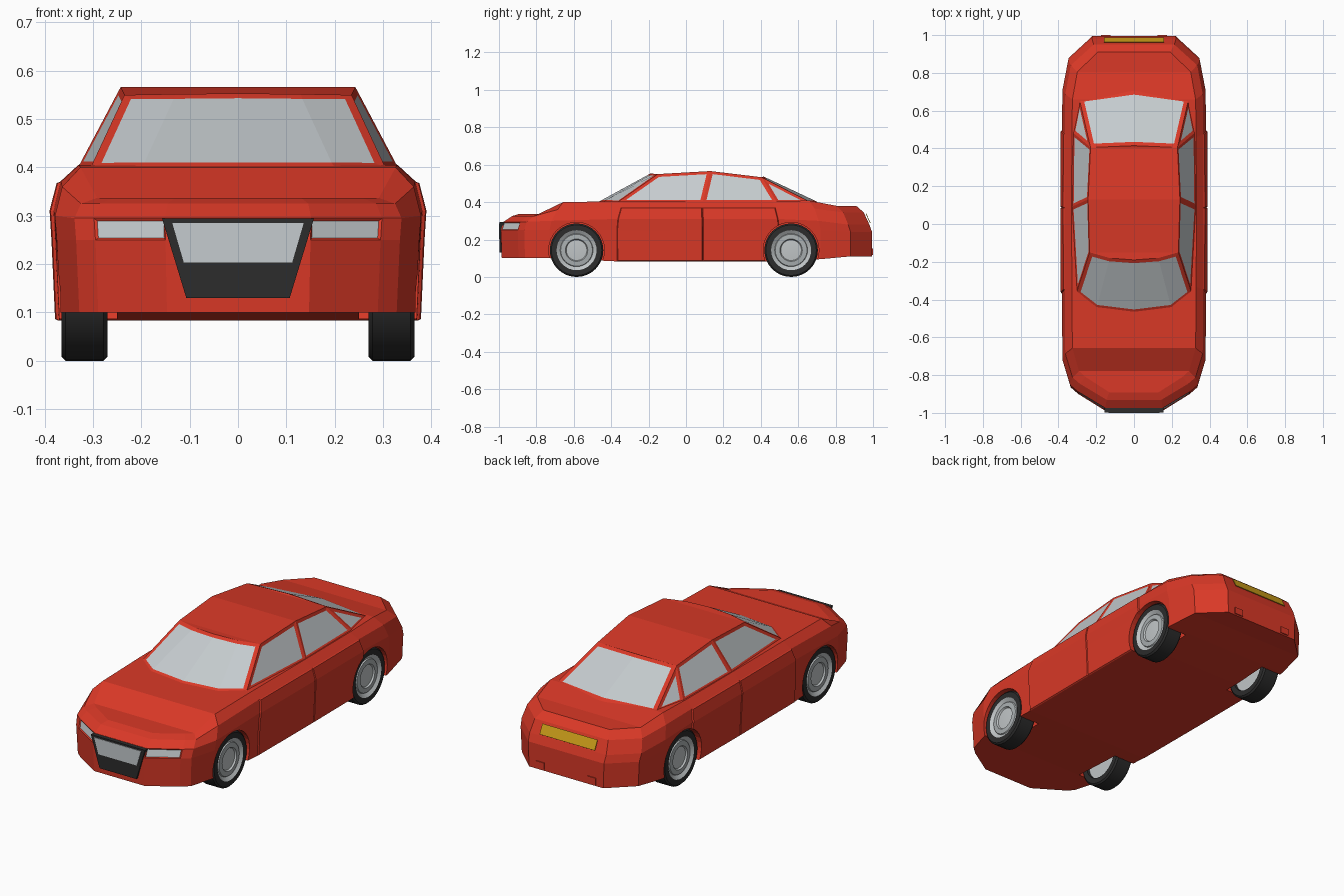
import bpy, bmesh, math
from mathutils import Matrix

if "Cube" in bpy.data.objects:
    bpy.data.objects.remove(bpy.data.objects["Cube"])


def material(name, *rgb):
    mat = bpy.data.materials.new(name)
    mat.use_nodes = True
    mat.diffuse_color = (*rgb, 1)
    mat.node_tree.nodes["Principled BSDF"].inputs["Base Color"].default_value = (*rgb, 1)
    return mat


red = material("red paint", 0.7, 0.04, 0.02)
glass = material("pale glass", 0.56, 0.6, 0.62)
black = material("black rubber", 0.025, 0.025, 0.025)
yellow = material("yellow plate", 0.6, 0.34, 0.01)
silver = material("silver rim", 0.53, 0.56, 0.57)
grey = material("grey hub", 0.4, 0.43, 0.44)


def finish(bm, name, *mats):
    mesh = bpy.data.meshes.new(name)
    bm.to_mesh(mesh)
    bm.free()
    obj = bpy.data.objects.new(name, mesh)
    bpy.context.collection.objects.link(obj)
    for mat in mats:
        mesh.materials.append(mat)
    return obj


def shell(levels):
    """Closed mirrored skin over half outlines stacked from bottom to top."""
    bm, verts, faces = bmesh.new(), {}, {}

    def vert(side, level, i):
        x, y, z = levels[level][i]
        key = (round(side * x, 4), round(y, 4), round(z, 4))
        if key not in verts:
            verts[key] = bm.verts.new(key)
        return verts[key]

    def face(key, *corners):
        unique = list(dict.fromkeys(vert(*c) for c in corners))
        if len(unique) > 2:
            faces[key] = bm.faces.new(unique)

    last, top = len(levels[0]) - 1, len(levels) - 1
    for lv in range(top):
        for i in range(last):
            for s in (1, -1):
                face(("side", s, lv, i), (s, lv, i), (s, lv, i + 1), (s, lv + 1, i + 1), (s, lv + 1, i))
        for i in (0, last):
            face(("end", lv, i), (1, lv, i), (-1, lv, i), (-1, lv + 1, i), (1, lv + 1, i))
    for lv in (0, top):
        for i in range(last):
            face(("cap", lv, i), (1, lv, i), (1, lv, i + 1), (-1, lv, i + 1), (-1, lv, i))
    bmesh.ops.recalc_face_normals(bm, faces=bm.faces[:])
    return bm, faces


def inset(bm, region, thickness, depth=0.0, index=0):
    bmesh.ops.inset_region(bm, faces=region, thickness=thickness, depth=depth,
                           use_even_offset=True, use_boundary=True)
    for f in region:
        f.material_index = index


# Lower body: plan stations from nose to tail, repeated at rising levels
stations = [(0.15, -0.99), (0.295, -0.9), (0.335, -0.865), (0.375, -0.73), (0.378, -0.37),
            (0.38, 0.09), (0.378, 0.5), (0.375, 0.72), (0.345, 0.88), (0.22, 0.995)]
# Each level: width scale, front scale, rear scale, then nose, wing, door, rear wing and tail heights
profile = [(0.98, 0.995, 1.0, 0.1, 0.1, 0.083, 0.095, 0.11),
           (1.0, 1.0, 1.0, 0.25, 0.25, 0.25, 0.25, 0.24),
           (1.01, 0.985, 0.985, 0.295, 0.3, 0.31, 0.3, 0.28),
           (0.97, 0.94, 0.955, 0.325, 0.36, 0.37, 0.365, 0.345),
           (0.87, 0.9, 0.915, 0.337, 0.4, 0.405, 0.408, 0.38)]
zone = [0, 0, 0, 1, 2, 2, 2, 3, 4, 4]
levels = [[(x * kx, y * (front if y < 0 else rear), heights[zone[i]])
           for i, (x, y) in enumerate(stations)] for kx, front, rear, *heights in profile]
bm, faces = shell(levels)
for s in (1, -1):
    for door in (4, 5):
        inset(bm, [faces["side", s, lv, door] for lv in range(3)], 0.004, 0.006)
    inset(bm, [faces["side", s, 1, 0]], 0.005, -0.004, 1)  # headlight
body = finish(bm, "body", red, glass)

# Wheel arches
AXLES, RADIUS = (-0.585, 0.562), 0.143
bm = bmesh.new()
for y in AXLES:
    for s in (1, -1):
        place = Matrix.Translation((s * 0.38, y, RADIUS)) @ Matrix.Rotation(math.pi / 2, 4, "Y")
        bmesh.ops.create_cone(bm, cap_ends=True, segments=32, radius1=0.149, radius2=0.149,
                              depth=0.26, matrix=place)
cutter = finish(bm, "arch_cutter")
cutter.hide_render = True
cut = body.modifiers.new("arches", "BOOLEAN")
cut.operation, cut.solver, cut.object = "DIFFERENCE", "EXACT", cutter
bpy.context.view_layer.objects.active = body
bpy.ops.object.modifier_apply(modifier=cut.name)
bpy.data.objects.remove(cutter)

# Cabin: sill outline and roof outline, with the windows inset
sill = [(0, -0.47, 0.4), (0.2, -0.445, 0.4), (0.305, -0.365, 0.4), (0.331, 0.09, 0.4),
        (0.325, 0.485, 0.4), (0.29, 0.665, 0.4), (0, 0.705, 0.4)]
roof = [(0, -0.19, 0.553), (0.13, -0.18, 0.552), (0.235, -0.15, 0.55), (0.243, 0.13, 0.566),
        (0.23, 0.405, 0.533), (0.23, 0.405, 0.533), (0, 0.415, 0.537)]
bm, faces = shell([sill, roof])
both = (1, -1)
inset(bm, [faces["side", s, 0, i] for s in both for i in (0, 1)], 0.02, 0, 1)
inset(bm, [faces["side", s, 0, 5] for s in both], 0.022, 0, 1)
for s in both:
    for i in (2, 3, 4):
        inset(bm, [faces["side", s, 0, i]], 0.016, -0.003, 1)
finish(bm, "cabin", red, glass)


def prism(name, mat, outline, offset):
    """Mirrored outline of right-hand points, extruded by an offset along y and z."""
    bm = bmesh.new()
    points = outline + [(-x, y, z) for x, y, z in reversed(outline)]
    base = bm.faces.new([bm.verts.new(p) for p in points])
    new = bmesh.ops.extrude_face_region(bm, geom=[base])["geom"]
    bmesh.ops.translate(bm, vec=offset, verts=[v for v in new if isinstance(v, bmesh.types.BMVert)])
    bmesh.ops.recalc_face_normals(bm, faces=bm.faces[:])
    return finish(bm, name, mat)


# Grille and number plates
prism("grille", black, [(0.157, -0.997, 0.294), (0.107, -0.997, 0.13)], (0, 0.035, 0))
prism("front_plate", glass, [(0.136, -1.0, 0.285), (0.112, -1.0, 0.203)], (0, 0.006, 0))
prism("rear_plate", yellow, [(0.16, 0.984, 0.288), (0.16, 0.961, 0.336)], (0, 0.003, 0.002))

# Exhaust covers
for s, side in ((1, "left"), (-1, "right")):
    bm = bmesh.new()
    place = Matrix.Translation((s * 0.15, 0.995, 0.135)) @ Matrix.Diagonal((0.05, 0.01, 0.035, 1))
    bmesh.ops.create_cube(bm, size=1, matrix=place)
    finish(bm, side + "_exhaust_cover", red)

# Wheels: turned profile of radius, distance from the car's middle, and material of the next band
turned = [(0, 0.285, 1), (0.105, 0.285, 0), (0.107, 0.27, 0), (0.135, 0.27, 0), (RADIUS, 0.278, 0),
          (RADIUS, 0.357, 0), (0.135, 0.365, 0), (0.107, 0.365, 1), (0.088, 0.352, 1),
          (0.085, 0.358, 2), (0.06, 0.36, 1), (0.055, 0.352, 1), (0, 0.356, 1)]
SEGMENTS = 32


def wheel(name, s, y):
    bm = bmesh.new()
    rings = []
    for r, x, _ in turned:
        count = SEGMENTS if r else 1
        angles = [math.tau * k / SEGMENTS for k in range(count)]
        rings.append([bm.verts.new((s * x, y + r * math.sin(a), RADIUS + r * math.cos(a)))
                      for a in angles])
    for (a, b), (_, _, index) in zip(zip(rings, rings[1:]), turned):
        for k in range(SEGMENTS):
            n = k + 1
            corners = [a[k % len(a)], a[n % len(a)], b[n % len(b)], b[k % len(b)]]
            bm.faces.new(list(dict.fromkeys(corners))).material_index = index
    bmesh.ops.recalc_face_normals(bm, faces=bm.faces[:])
    obj = finish(bm, name, black, silver, grey)
    bpy.ops.object.select_all(action="DESELECT")
    obj.select_set(True)
    bpy.context.view_layer.objects.active = obj
    bpy.ops.object.shade_smooth_by_angle(angle=math.radians(30))


for end, y in zip(("front", "rear"), AXLES):
    for side, s in (("left", 1), ("right", -1)):
        wheel(f"{end}_{side}_wheel", s, y)
